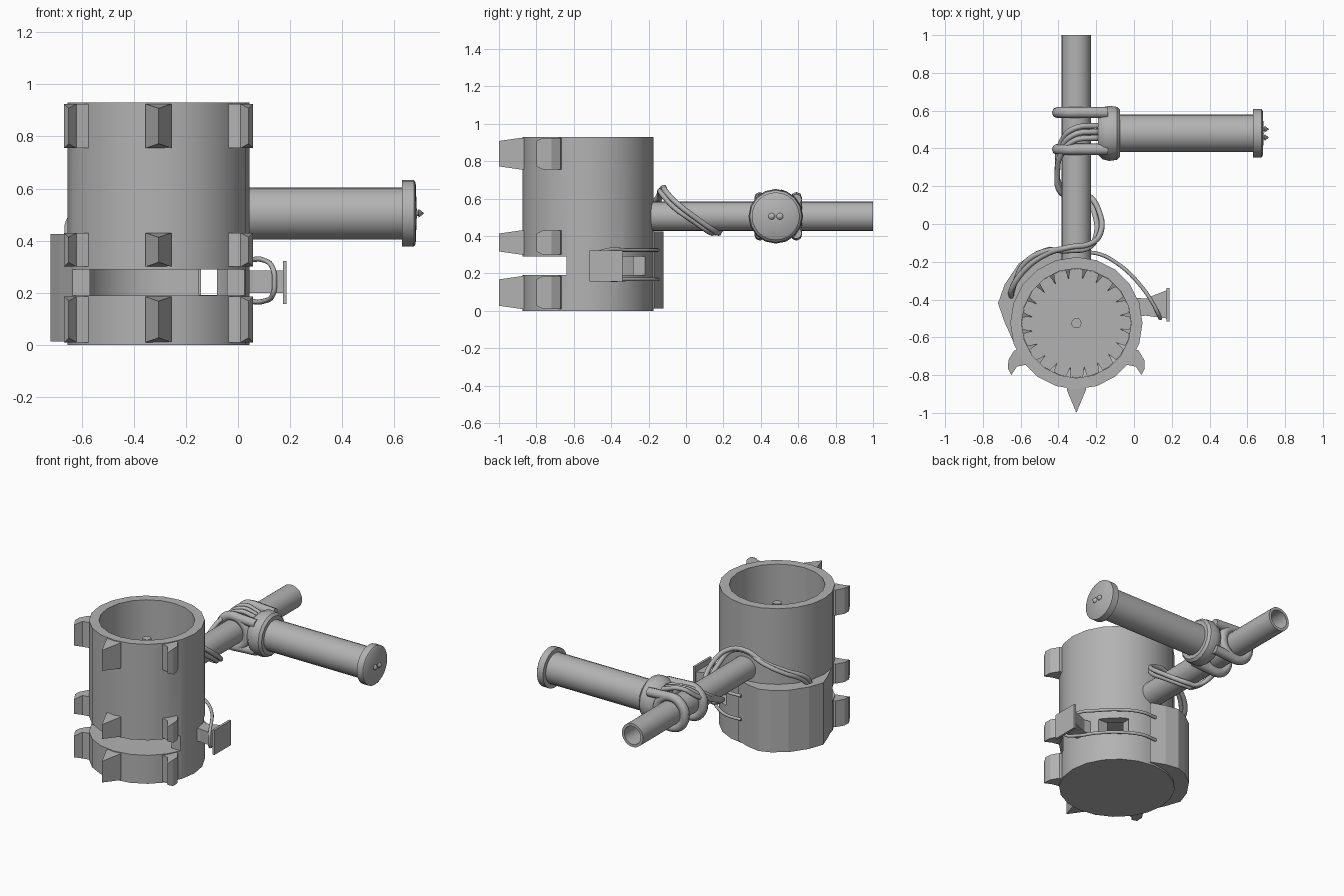
import bpy, bmesh, math
from mathutils import Vector, Matrix

if "Cube" in bpy.data.objects:
    bpy.data.objects.remove(bpy.data.objects["Cube"])

grey = bpy.data.materials.new("steel grey")
grey.diffuse_color = (0.45, 0.45, 0.45, 1)
grey.use_nodes = True
grey.node_tree.nodes["Principled BSDF"].inputs["Base Color"].default_value = grey.diffuse_color
CX, CY = -0.305, -0.525          # canister axis
PX, PZ, HY = -0.305, 0.505, 0.48  # pipe axis, shared height, handle axis


def finish(name, bm, smooth=True, angle=35):
    bmesh.ops.recalc_face_normals(bm, faces=bm.faces)
    me = bpy.data.meshes.new(name)
    bm.to_mesh(me)
    bm.free()
    me.materials.append(grey)
    ob = bpy.data.objects.new(name, me)
    bpy.context.collection.objects.link(ob)
    if smooth:
        bpy.ops.object.select_all(action='DESELECT')
        ob.select_set(True)
        bpy.context.view_layer.objects.active = ob
        bpy.ops.object.shade_smooth_by_angle(angle=math.radians(angle))
    return ob


def lathe(name, profile, sides, matrix, closed=False, smooth=True):
    """Turn (radius, height) points about local z."""
    bm = bmesh.new()
    vs = [bm.verts.new((r, 0, h)) for r, h in profile]
    pairs = list(zip(vs, vs[1:])) + ([(vs[-1], vs[0])] if closed else [])
    es = [bm.edges.new(p) for p in pairs]
    bmesh.ops.spin(bm, geom=vs + es, axis=(0, 0, 1), cent=(0, 0, 0),
                   steps=sides, angle=2 * math.pi, use_duplicate=False)
    bmesh.ops.remove_doubles(bm, verts=bm.verts, dist=1e-4)
    bmesh.ops.transform(bm, matrix=matrix, verts=bm.verts)
    return finish(name, bm, smooth)


def prism(name, pts, z0, z1, tip=None, inset=0.0):
    """Extrude an xy outline; the vertex numbered tip is shortened by inset."""
    bm = bmesh.new()
    lo = [bm.verts.new((x, y, z0 + (inset if i == tip else 0))) for i, (x, y) in enumerate(pts)]
    hi = [bm.verts.new((x, y, z1 - (inset if i == tip else 0))) for i, (x, y) in enumerate(pts)]
    bm.faces.new(lo)
    bm.faces.new(hi)
    n = len(pts)
    for i in range(n):
        bm.faces.new((lo[i], lo[(i + 1) % n], hi[(i + 1) % n], hi[i]))
    return finish(name, bm, False)


def box(name, a, b):
    return prism(name, [(a[0], a[1]), (b[0], a[1]), (b[0], b[1]), (a[0], b[1])], a[2], b[2])


def wire(name, pts, radius=0.015, cyclic=False):
    cu = bpy.data.curves.new(name, 'CURVE')
    cu.dimensions = '3D'
    cu.bevel_depth = radius
    cu.bevel_resolution = 2
    cu.resolution_u = 6
    cu.use_fill_caps = True
    sp = cu.splines.new('BEZIER')
    sp.bezier_points.add(len(pts) - 1)
    for p, co in zip(sp.bezier_points, pts):
        p.co = co
        p.handle_left_type = p.handle_right_type = 'AUTO'
    sp.use_cyclic_u = cyclic
    cu.materials.append(grey)
    ob = bpy.data.objects.new(name, cu)
    bpy.context.collection.objects.link(ob)
    return ob


def cut(target, a, b):
    c = box("cutter", a, b)
    c.hide_render = True
    c.hide_set(True)
    m = target.modifiers.new("opening", 'BOOLEAN')
    m.operation = 'DIFFERENCE'
    m.solver = 'EXACT'
    m.object = c


def at(x, y, z):
    return Matrix.Translation((x, y, z))


ALONG_X = Matrix.Rotation(math.pi / 2, 4, 'Y')
ALONG_Y = Matrix.Rotation(-math.pi / 2, 4, 'X')

# Canister with solid base, front slot and small side window
canister = lathe("canister", [(0, 0), (0.35, 0), (0.35, 0.93), (0.29, 0.93), (0.29, 0.19), (0, 0.19)],
                 20, at(CX, CY, 0) @ Matrix.Rotation(math.pi / 2, 4, 'Z'))
cut(canister, (-1, -1.2, 0.19), (0.5, -0.64, 0.29))
cut(canister, (-0.15, -0.345, 0.191), (0.3, -0.22, 0.289))

# Inner disc with a ring of teeth and a centre pin
lathe("inner_disc", [(0, 0.56), (0.289, 0.56), (0.289, 0.6), (0, 0.6)], 20, at(CX, CY, 0))
lathe("centre_pin", [(0, 0.6), (0.027, 0.6), (0.027, 0.81), (0, 0.81)], 12, at(CX, CY, 0))
for i in range(20):
    a = 2 * math.pi * (i + 0.5) / 20
    pts = [(CX + r * math.cos(a + d), CY + r * math.sin(a + d))
           for r, d in ((0.29, -0.05), (0.29, 0.05), (0.235, 0.02))]
    prism("inner_tooth", pts, 0.56, 0.66, tip=2, inset=0.04)

# Three rows of claws: one straight in front, a hooked one on each side
for z0, z1 in ((0.01, 0.185), (0.3, 0.43), (0.755, 0.925)):
    prism("front_claw", [(CX - 0.05, -0.85), (CX - 0.05, -0.88), (CX, -1.0),
                         (CX + 0.05, -0.88), (CX + 0.05, -0.85)], z0, z1, 2, 0.017)
    for s in (-1, 1):
        pts = [(0.255, -0.70), (0.265, -0.745), (0.315, -0.755), (0.345, -0.80),
               (0.362, -0.765), (0.36, -0.72), (0.33, -0.67), (0.29, -0.66)]
        prism("side_claw", [(CX + s * x, y) for x, y in pts], z0, z1, 3, 0.017)

# Curved pack hugging the back left of the canister
pack = [(-0.64, -0.62), (-0.685, -0.52), (-0.72, -0.42), (-0.685, -0.32), (-0.61, -0.21),
        (-0.52, -0.145), (-0.45, -0.12), (-0.36, -0.135), (-0.27, -0.17), (-0.32, -0.22),
        (-0.47, -0.24), (-0.57, -0.34), (-0.62, -0.47)]
prism("pack", pack, 0.012, 0.425)

# Hollow arm pipe
lathe("arm_pipe", [(0.078, -0.2), (0.078, 1.0), (0.06, 1.0), (0.06, -0.2)], 24,
      at(PX, 0, PZ) @ ALONG_Y, closed=True)

# Handle, end cap and studs
HX = at(0, HY, PZ) @ ALONG_X
lathe("handle", [(0, -0.15), (0.1, -0.15), (0.1, 0.64), (0, 0.64)], 24, HX)
lathe("end_cap", [(0, 0.63), (0.128, 0.63), (0.128, 0.675), (0.118, 0.682), (0, 0.687)], 24, HX)
for y in (HY - 0.022, HY + 0.022):
    lathe("stud", [(0, 0.68), (0.01, 0.68), (0.01, 0.692), (0.018, 0.692), (0, 0.715)], 10,
          at(0, y, PZ) @ ALONG_X)

# Clamp: rounded collar on the handle and two loops around the pipe
lathe("clamp_collar", [(0.09, -0.19), (0.115, -0.19), (0.138, -0.165), (0.146, -0.13),
                       (0.14, -0.09), (0.125, -0.075), (0.09, -0.075)], 16, HX, closed=True)
for y in (HY - 0.085, HY + 0.11):
    ring = [(PX + 0.1 * math.cos(t * math.pi / 4), y, PZ + 0.1 * math.sin(t * math.pi / 4))
            for t in range(8)]
    wire("clamp_loop", ring, 0.03, True)
    for s in (-1, 1):
        wire("clamp_arm", [(PX, y, PZ + s * 0.1), (-0.23, y, PZ + s * 0.095), (-0.14, y, PZ + s * 0.09)], 0.03)

# Three cables from the handle over the pipe, down its left side
for i in range(3):
    d = 0.032 * i
    wire("handle_cable", [(-0.13, 0.45 + d, 0.57), (-0.22, 0.455 + d, 0.61), (-0.32, 0.44 + d, 0.615 + d / 4),
                          (-0.385, 0.37 + d, 0.57), (-0.405, 0.28 + d / 2, 0.51),
                          (-0.39, 0.17 + d / 2, 0.45), (-0.33, 0.14 + d / 2, 0.415)])

# Two cables under the pipe, up its right side and over to the pack
for i in range(2):
    d = 0.035 * i
    wire("pack_cable", [(-0.33, 0.14 + d, 0.415), (-0.25, 0.12 + d, 0.425), (-0.205 + d / 2, 0.04 + d, 0.48),
                        (-0.2 + d / 2, -0.06, 0.55 + d), (-0.24, -0.125 + d / 2, 0.62 + d / 2),
                        (-0.34, -0.14 + d / 2, 0.64 + d / 2), (-0.47, -0.145 - d / 2, 0.59),
                        (-0.58, -0.21 - d, 0.53), (-0.63 - d / 2, -0.31 - d, 0.47), (-0.65, -0.37 - d / 2, 0.41)])

# Cable loop from the pack round to the side bracket
path = [(-0.3, -0.155), (-0.2, -0.155), (-0.08, -0.215), (0.03, -0.32), (0.1, -0.42)]
wire("bracket_cable", [(x, y, 0.325) for x, y in path] + [(0.135, -0.49, 0.29), (0.14, -0.5, 0.24),
     (0.135, -0.49, 0.195)] + [(x, y, 0.168) for x, y in reversed(path)], 0.01)

# Side bracket and plate
prism("bracket_arm", [(0.0, -0.39), (0.06, -0.395), (0.175, -0.35), (0.175, -0.5),
                      (0.06, -0.485), (0.0, -0.495)], 0.2, 0.285)
box("bracket_plate", (0.172, -0.515, 0.157), (0.187, -0.34, 0.322))
